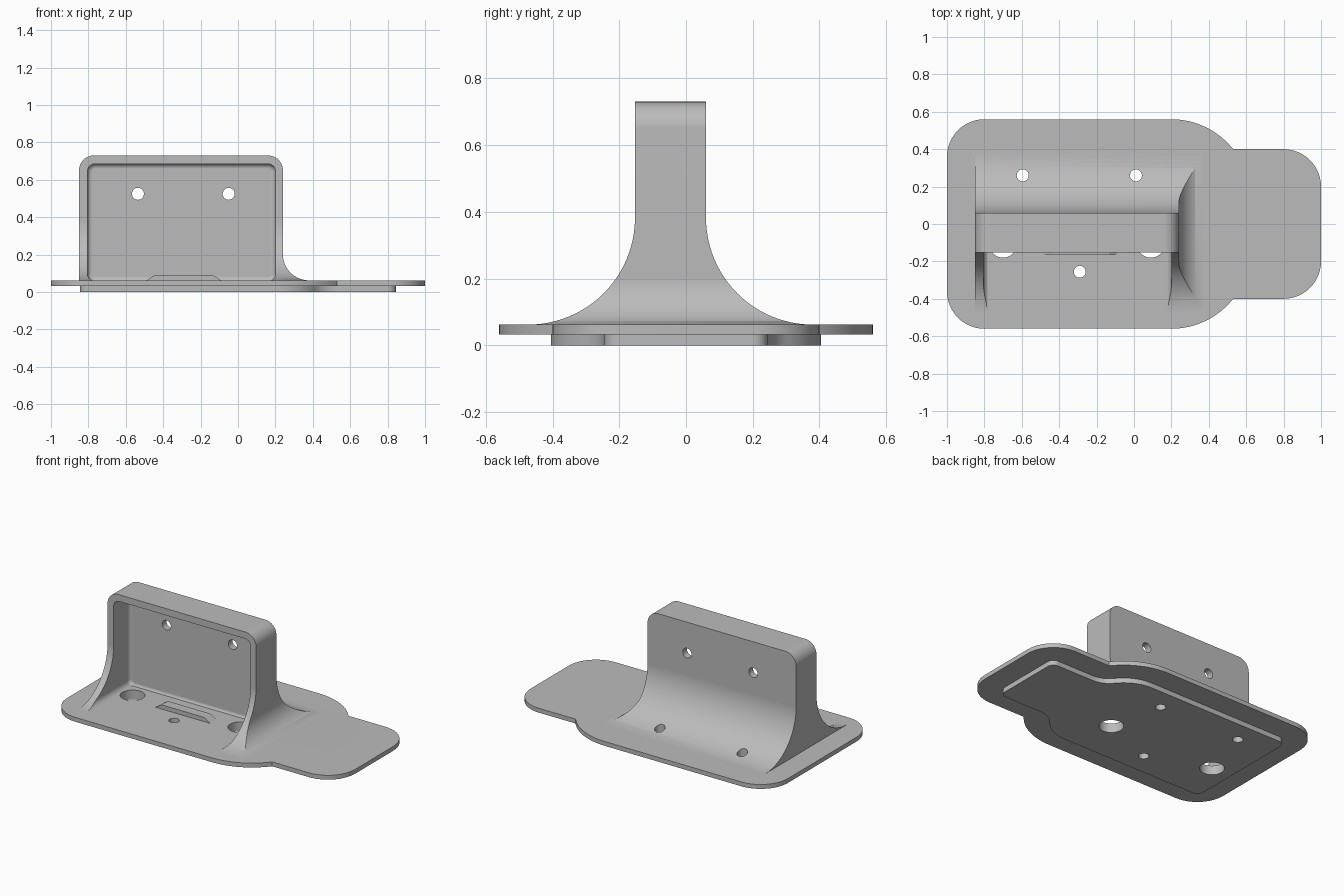
import bpy, bmesh, math
from mathutils import Vector

if "Cube" in bpy.data.objects:
    bpy.data.objects.remove(bpy.data.objects["Cube"], do_unlink=True)

grey = bpy.data.materials.new("matte grey")
grey.use_nodes = True
grey.diffuse_color = (0.5, 0.5, 0.5, 1)
grey.node_tree.nodes["Principled BSDF"].inputs["Base Color"].default_value = (0.5, 0.5, 0.5, 1)

TOP = 0.062      # top of the base plate
SINK = 0.05      # parts start inside the plate so they fuse cleanly


def arc(cx, cy, r, a0, a1, n=12):
    angles = [math.radians(a0 + (a1 - a0) * i / n) for i in range(n + 1)]
    return [(cx + r * math.cos(a), cy + r * math.sin(a)) for a in angles]


def prism(name, outline, axis, lo, hi, round_end=0):
    """Extrude a 2D outline along an axis; optionally round the far rim."""
    place = {"x": lambda u, v, w: (w, u, v),
             "y": lambda u, v, w: (u, w, v),
             "z": lambda u, v, w: (u, v, w)}[axis]
    bm = bmesh.new()
    face = bm.faces.new([bm.verts.new(place(u, v, lo)) for u, v in outline])
    out = bmesh.ops.extrude_face_region(bm, geom=[face])["geom"]
    verts = [g for g in out if isinstance(g, bmesh.types.BMVert)]
    bmesh.ops.translate(bm, verts=verts, vec=Vector(place(0, 0, hi - lo)))
    bmesh.ops.recalc_face_normals(bm, faces=bm.faces)
    if round_end:
        rim = [g for g in out if isinstance(g, bmesh.types.BMEdge)]
        bmesh.ops.bevel(bm, geom=rim, offset=round_end, segments=5,
                        profile=0.5, affect="EDGES")
    mesh = bpy.data.meshes.new(name)
    bm.to_mesh(mesh)
    bm.free()
    mesh.materials.append(grey)
    ob = bpy.data.objects.new(name, mesh)
    bpy.context.collection.objects.link(ob)
    return ob


def combine(target, tool, operation):
    """Apply a boolean and discard the tool."""
    mod = target.modifiers.new("combine", "BOOLEAN")
    mod.operation, mod.object, mod.solver = operation, tool, "EXACT"
    bpy.context.view_layer.objects.active = target
    bpy.ops.object.modifier_apply(modifier=mod.name)
    bpy.data.objects.remove(tool, do_unlink=True)


def rounded_rect(x0, x1, z0, z1, r):
    return (arc(x1 - r, z1 - r, r, 0, 90, 8) + arc(x0 + r, z1 - r, r, 90, 180, 8)
            + arc(x0 + r, z0 + r, r, 180, 270, 8) + arc(x1 - r, z0 + r, r, 270, 360, 8))


def plate_outline(inset):
    """Wide plate with a narrower tongue, offset inwards by inset."""
    r = 0.2 - inset
    bend = math.degrees(math.atan2(0.26, 0.33))
    half = arc(0.8, 0.2, r, 0, 90)
    if inset:
        half += arc(0.53, 0.4, inset, 270, 180 + bend, 8)
    else:
        half += [(0.53, 0.4)]
    half += arc(0.2, 0.14, 0.42 - inset, bend, 90, 16)[1:]
    half += arc(-0.8, 0.36, r, 90, 180)
    return half + [(x, -y) for x, y in reversed(half)]


# Base plate and the smaller plate beneath it
bracket = prism("mounting_bracket", plate_outline(0), "z", 0.033, TOP)
lower = prism("lower_plate", plate_outline(0.155), "z", 0, 0.045)
combine(bracket, lower, "UNION")

# Upright housing: front outline crossed with the flared side outline
fillet, flare = 0.14, 0.32
front = [(-0.85, SINK), (0.24 + fillet, SINK)]
front += arc(0.24 + fillet, TOP + fillet, fillet, 270, 180, 16)
front += arc(0.16, 0.65, 0.08, 0, 90) + arc(-0.77, 0.65, 0.08, 90, 180)
side = [(-0.153 - flare, SINK), (0.06 + flare, SINK)]
side += arc(0.06 + flare, TOP + flare, flare, 270, 180, 24)
side += [(0.06, 0.73), (-0.153, 0.73)]
side += arc(-0.153 - flare, TOP + flare, flare, 0, -90, 24)
housing = prism("housing", front, "y", -0.7, 0.7)
combine(housing, prism("side_profile", side, "x", -1.1, 0.6), "INTERSECT")

# Open recess at the front of the housing
recess = prism("recess", rounded_rect(-0.805, 0.2, 0.057, 0.685, 0.04),
               "y", -0.9, 0.015, 0.025)
combine(housing, recess, "DIFFERENCE")
combine(bracket, housing, "UNION")

# Low locating ridge inside the recess
ridge = prism("ridge", [(-0.49, SINK), (-0.09, SINK), (-0.09, TOP),
                        (-0.135, 0.09), (-0.445, 0.09), (-0.49, TOP)],
              "y", -0.165, -0.1)
combine(bracket, ridge, "UNION")

# Screw holes through the plates, cable holes, and holes in the back wall
for x, y, r in [(-0.595, 0.26, 0.032), (0.01, 0.26, 0.032), (-0.29, -0.255, 0.032),
                (-0.7, -0.105, 0.075), (0.09, -0.105, 0.075)]:
    combine(bracket, prism("hole", arc(x, y, r, 0, 350, 35), "z", -0.1, 0.3), "DIFFERENCE")
for x in (-0.535, -0.05):
    combine(bracket, prism("hole", arc(x, 0.525, 0.032, 0, 350, 35), "y", -0.1, 0.2), "DIFFERENCE")

# Smooth curves, crisp edges
bpy.ops.object.select_all(action="DESELECT")
bracket.select_set(True)
bpy.context.view_layer.objects.active = bracket
bpy.ops.object.shade_smooth_by_angle(angle=math.radians(25))
normals = bracket.modifiers.new("even shading", "WEIGHTED_NORMAL")
normals.keep_sharp = True
